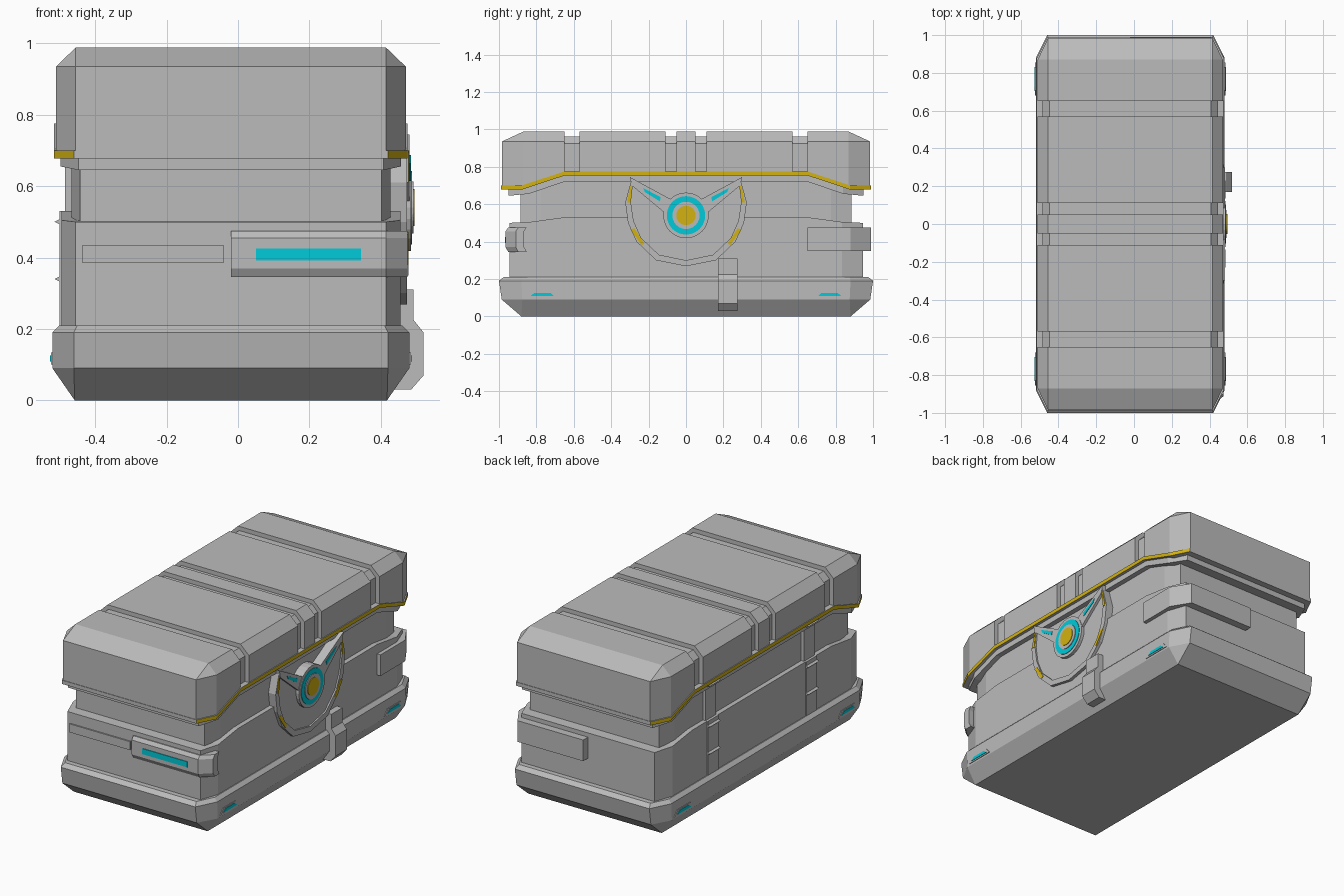
import bpy, bmesh, math

cube = bpy.data.objects.get("Cube")
if cube:
    bpy.data.objects.remove(cube, do_unlink=True)

CX = -0.02  # the case sits slightly behind the fittings on its +x side


def material(name, rgb):
    m = bpy.data.materials.new(name)
    m.use_nodes = True
    m.diffuse_color = (*rgb, 1)
    m.node_tree.nodes["Principled BSDF"].inputs["Base Color"].default_value = (*rgb, 1)
    return m


GREY = material("grey metal", (0.5, 0.5, 0.5))
GOLD = material("gold", (0.65, 0.45, 0.005))
CYAN = material("cyan light", (0.0, 0.6, 0.7))


def loft(name, rings, mats=(GREY,), rule=None):
    """Skin a list of equal-length point rings and cap both ends."""
    bm = bmesh.new()
    rows = [[bm.verts.new(p) for p in r] for r in rings]
    n = len(rows[0])
    for a, b in zip(rows, rows[1:]):
        for i in range(n):
            j = (i + 1) % n
            bm.faces.new((a[i], a[j], b[j], b[i]))
    bm.faces.new(rows[0][::-1])
    bm.faces.new(rows[-1])
    bmesh.ops.remove_doubles(bm, verts=bm.verts, dist=0.0005)
    bmesh.ops.recalc_face_normals(bm, faces=bm.faces)
    bm.normal_update()
    if rule:
        for f in bm.faces:
            f.material_index = rule(f)
    me = bpy.data.meshes.new(name)
    bm.to_mesh(me)
    bm.free()
    for m in mats:
        me.materials.append(m)
    ob = bpy.data.objects.new(name, me)
    bpy.context.collection.objects.link(ob)
    return ob


def prism(name, pts, axis, lo, hi, mat=GREY):
    """Extrude a 2D outline along x, y or z."""
    def place(p, d):
        q = list(p)
        q.insert("xyz".index(axis), d)
        return q
    return loft(name, [[place(p, d) for p in pts] for d in (lo, hi)], (mat,))


def box(name, x, y, z, mat=GREY):
    return prism(name, [(x[0], y[0]), (x[1], y[0]), (x[1], y[1]), (x[0], y[1])], "z", *z, mat)


def octagon(w, l, cx, cy, z):
    """Chamfered rectangle in plan."""
    return [(CX + x, y, z) for x, y in (
        (w - cx, -l), (w, cy - l), (w, l - cy), (w - cx, l),
        (cx - w, l), (-w, l - cy), (-w, cy - l), (cx - w, -l))]


def section(y, w, bottom, shoulder, top, top_w):
    return [(CX + x, y, z) for x, z in (
        (-w, bottom), (-w, shoulder), (-top_w, top), (top_w, top), (w, shoulder), (w, bottom))]


def seam(y):
    """Height of the lid seam: low at the ends, raised along the middle."""
    t = min(max((0.87 - abs(y)) / 0.22, 0), 1)
    return 0.70 + 0.075 * t


def band(name, w, l, chamfer, bottom, top, **kw):
    """Chamfered slab whose bottom and top follow functions of y."""
    ys = [(-l, w - chamfer), (-l + 0.11, w), (-0.65, w), (0.65, w), (l - 0.11, w), (l, w - chamfer)]
    return loft(name, [section(y, x, bottom(y), top(y), top(y), x) for y, x in ys], **kw)


# Base tray
loft("base", [octagon(0.4375, 0.88, 0, 0, 0), octagon(0.5, 0.985, 0.06, 0.11, 0.09),
              octagon(0.5, 1.0, 0.06, 0.12, 0.19), octagon(0.48, 0.975, 0.05, 0.1, 0.21)])

# Body in two steps
band("lower_body", 0.475, 0.945, 0.04, lambda y: 0.2, lambda y: 0.5 + (seam(y) - 0.7) * 0.4)
band("upper_body", 0.447, 0.885, 0.025, lambda y: 0.48, lambda y: seam(y) - 0.03)

# Lid with four wrapped grooves
stations = [(-0.985, 0.435, 0.935, 0.935, 0.435), (-0.87, 0.49, 0.935, 0.988, 0.435)]
full, cut = (0.49, 0.935, 0.988, 0.435), (0.465, 0.925, 0.963, 0.427)
for a, b in ((-0.65, -0.57), (-0.11, -0.05), (0.05, 0.11), (0.57, 0.65)):
    stations += [(a, *full), (a, *cut), (b, *cut), (b, *full)]
stations += [(-y, *rest) for y, *rest in stations[1::-1]]
loft("lid", [section(y, w, seam(y), s, t, tw) for y, w, s, t, tw in stations])

# Gold trim on the sides and corners, and the lip below it
band("lid_trim", 0.495, 0.988, 0.055, lambda y: seam(y) - 0.022, seam,
     mats=(GREY, GOLD), rule=lambda f: int(abs(f.normal.x) > 0.4))
band("lid_lip", 0.477, 0.95, 0.05, lambda y: seam(y) - 0.055, lambda y: seam(y) - 0.02)

# End fittings
front_handle = [(-0.02, -0.92), (-0.02, -0.965), (0.415, -0.965), (0.475, -0.91), (0.475, -0.865), (0.42, -0.865)]
core = [(x, y * 0.985) for x, y in front_handle]
loft("front_handle", [[(*p, z) for p in ring] for ring, z in (
    (core, 0.345), (front_handle, 0.37), (front_handle, 0.455), (core, 0.475))])
box("front_light", (0.05, 0.345), (-0.969, -0.96), (0.392, 0.425), CYAN)
box("front_plate", (-0.435, -0.04), (-0.953, -0.93), (0.385, 0.435))
prism("back_handle", [(-0.02, 0.92), (-0.02, 0.99), (0.41, 0.99), (0.478, 0.88), (0.478, 0.65), (0.42, 0.65)],
      "z", 0.35, 0.475)

# Base corner lights
for sx, side in ((1, "left"), (-1, "right")):
    for sy, end in ((1, "back"), (-1, "front")):
        x = CX + sx * 0.5
        for part, k, out, mat in (("frame", 1.0, 0.004, GREY), ("light", 0.72, 0.007, CYAN)):
            pts = [(sy * 0.768 + k * dy, 0.117 + k * k * dz) for dy, dz in
                   ((-0.088, -0.017), (0.088, -0.017), (0.06, 0.017), (-0.06, 0.017))]
            prism(f"{end}_{side}_base_{part}", pts, "x", x - sx * 0.01, x + sx * out, mat)

# Clip on the badge side
prism("side_clip", [(0.42, 0.03), (0.485, 0.03), (0.52, 0.07), (0.52, 0.19), (0.492, 0.225),
                    (0.492, 0.31), (0.42, 0.31)], "y", 0.17, 0.275) \
    .data.transform  # swapped outline order is handled by the prism helper

# Hinge straps on the plain side
for y, end in ((0.46, "back"), (-0.46, "front")):
    box(f"{end}_hinge_strap", (-0.5, -0.44), (y - 0.05, y + 0.05), (0.2, 0.53))
    box(f"{end}_hinge_upper", (-0.485, -0.44), (y - 0.05, y + 0.05), (0.53, 0.745))
    for i, z in enumerate((0.34, 0.5, 0.742)):
        prism(f"{end}_hinge_ridge_{i + 1}", [(-0.49, z - 0.012), (-0.514, z), (-0.49, z + 0.012)],
              "y", y - 0.05, y + 0.05)

# Badge: plate, rim, wings and central disc
half = [(0.29, 0.735), (0.325, 0.61), (0.31, 0.5), (0.265, 0.4), (0.16, 0.3), (0, 0.268)]
inner = [(0.285, 0.7), (0.295, 0.61), (0.28, 0.51), (0.24, 0.42), (0.145, 0.33), (0, 0.3)]


def mirrored(pts):
    return pts + [(-y, z) for y, z in pts[-2::-1]]


prism("badge_plate", mirrored(half) + [(-0.08, 0.59), (0.08, 0.59)], "x", 0.42, 0.465)
prism("badge_rim", mirrored(half) + mirrored(inner)[::-1], "x", 0.44, 0.474)
for s, side in ((1, "back"), (-1, "front")):
    def flip(pts):
        return [(s * y, z) for y, z in pts]
    prism(f"{side}_badge_wing", flip([(0.07, 0.62), (0.3, 0.745), (0.29, 0.7), (0.11, 0.55)]), "x", 0.42, 0.481)
    prism(f"{side}_wing_light", flip([(0.135, 0.637), (0.23, 0.687), (0.22, 0.665), (0.14, 0.615)]),
          "x", 0.475, 0.484, CYAN)
    prism(f"{side}_upper_gold", flip([(0.297, 0.7), (0.315, 0.61), (0.298, 0.61), (0.287, 0.7)]),
          "x", 0.469, 0.477, GOLD)
    prism(f"{side}_lower_gold", flip([(0.297, 0.465), (0.237, 0.38), (0.222, 0.39), (0.277, 0.472)]),
          "x", 0.469, 0.477, GOLD)
for name, r, x, mat in (("badge_ring", 0.122, 0.484, GREY), ("badge_glow", 0.103, 0.487, CYAN),
                        ("badge_hub", 0.073, 0.491, GREY), ("badge_core", 0.052, 0.494, GOLD)):
    circle = [(r * math.cos(a * math.tau / 24), 0.54 + r * math.sin(a * math.tau / 24)) for a in range(24)]
    prism(name, circle, "x", 0.42, x, mat)
